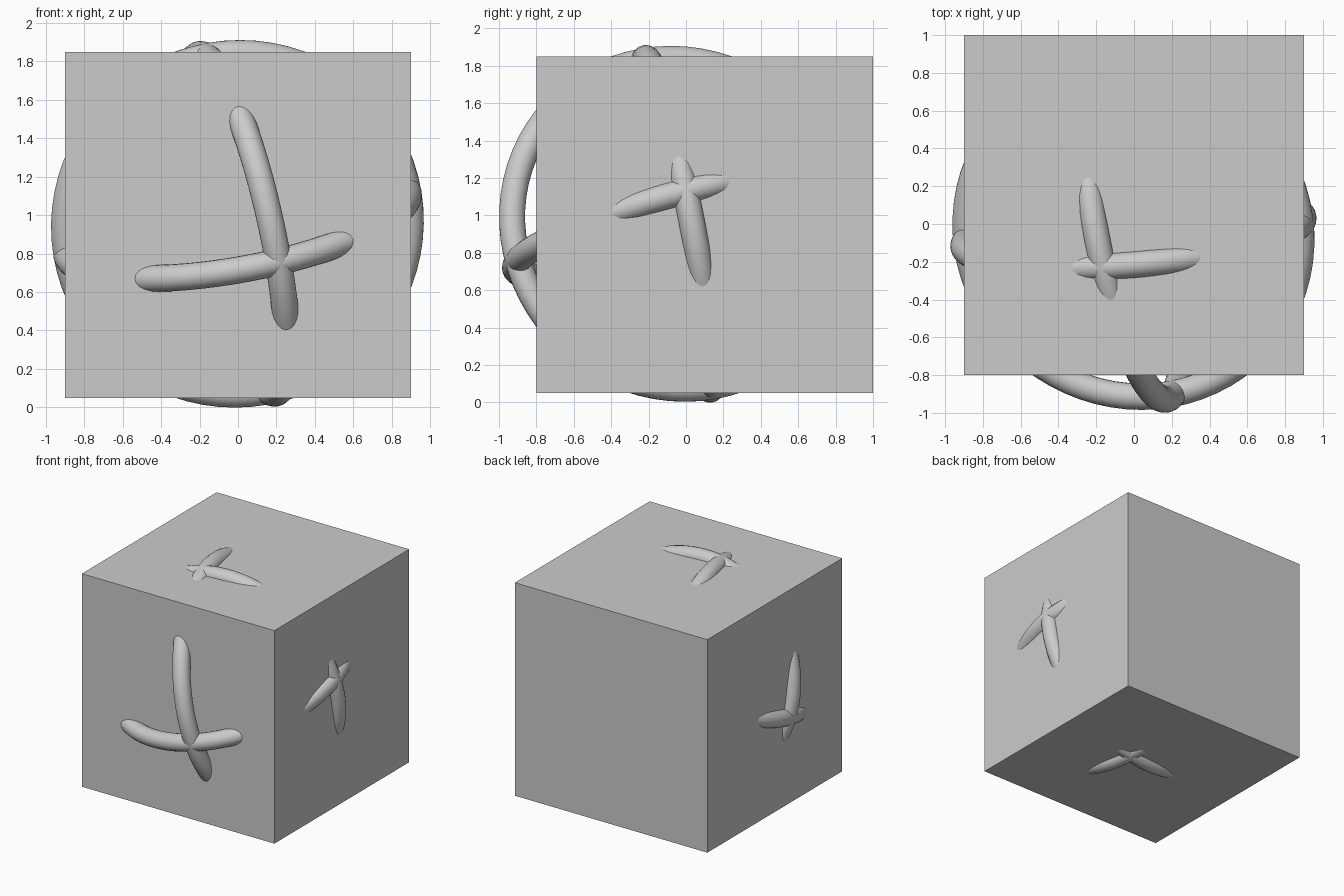
import bpy
from mathutils import Vector

cube = bpy.data.objects.get("Cube")
if cube:
    bpy.data.objects.remove(cube, do_unlink=True)

# Single plain grey
grey = bpy.data.materials.new("light grey")
grey.use_nodes = True
colour = (0.6, 0.6, 0.6, 1.0)
grey.diffuse_color = colour
grey.node_tree.nodes["Principled BSDF"].inputs["Base Color"].default_value = colour

# Solid block
bpy.ops.mesh.primitive_cube_add(size=1.8, location=(0, 0.1, 0.95))
block = bpy.context.object
block.name = "block"
block.data.materials.append(grey)

# Three tilted, interlocking rings that break through the block's faces
CENTRE = (-0.003, -0.043, 0.955)
ring_axes = {
    "upright_side_ring": (1.0, 0.197, 0.226),
    "level_ring": (-0.184, -0.277, 1.0),
    "upright_front_ring": (-0.085, 1.0, 0.195),
}
for name, axis in ring_axes.items():
    turn = Vector(axis).to_track_quat('Z', 'Y').to_euler()
    bpy.ops.mesh.primitive_torus_add(
        location=CENTRE, rotation=turn, major_radius=0.903, minor_radius=0.07,
        major_segments=72, minor_segments=20)
    ring = bpy.context.object
    ring.name = name
    ring.data.materials.append(grey)
    bpy.ops.object.shade_smooth()
